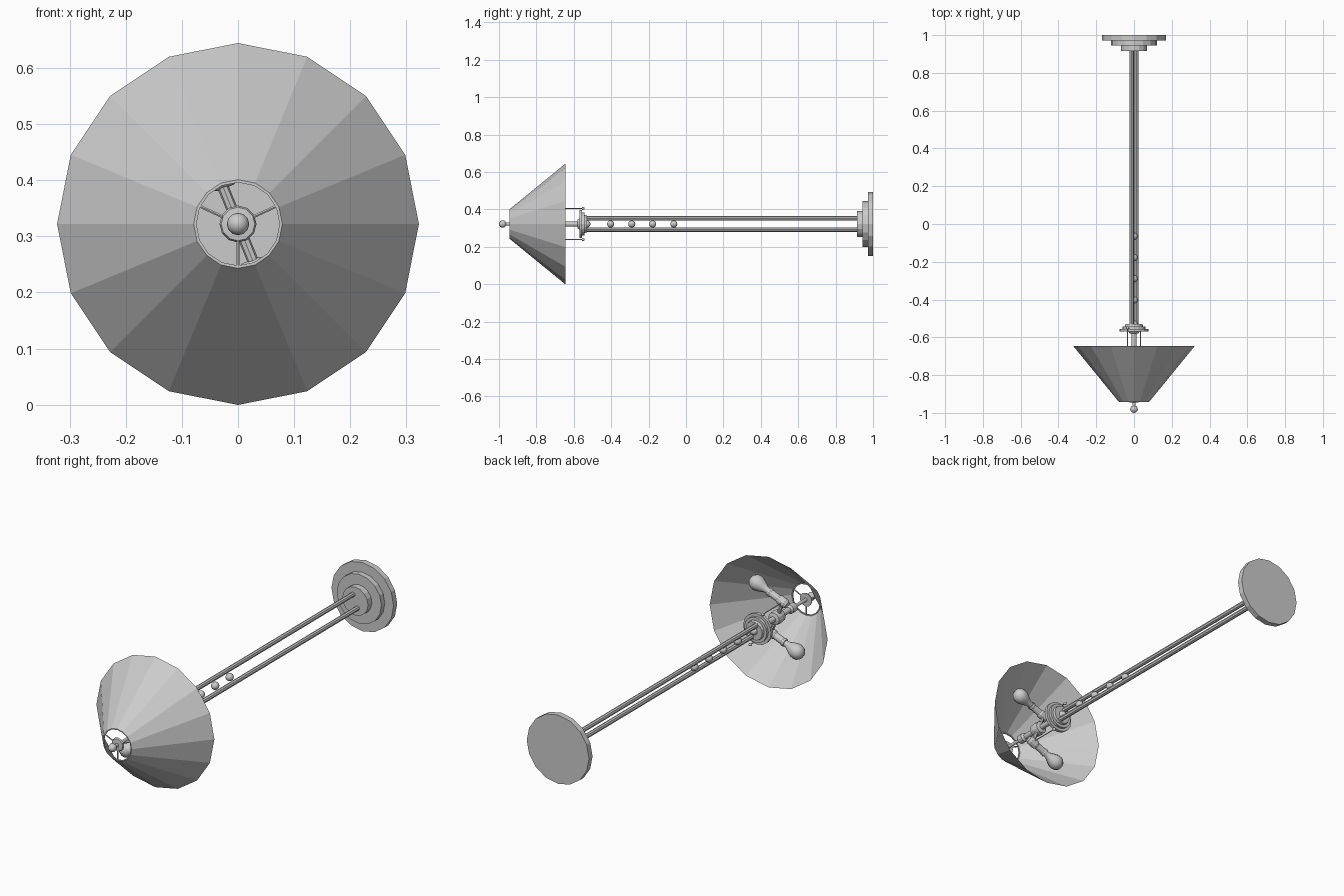
import bpy, bmesh, math
from mathutils import Vector

if "Cube" in bpy.data.objects:
    bpy.data.objects.remove(bpy.data.objects["Cube"])

ZC = 0.322                      # height of the lamp's axis (lamp lies along y)
TURN = math.radians(22)
V = Vector((math.cos(TURN), 0, math.sin(TURN)))     # bulb direction
U = Vector((-math.sin(TURN), 0, math.cos(TURN)))    # arm / pole direction
AXIS = Vector((0, 1, 0))


def at(y, offset=Vector((0, 0, 0))):
    return Vector((0, y, ZC)) + offset


def lathe(name, profile, origin=Vector((0, 0, ZC)), axis=AXIS, sides=16, smooth=False):
    """Revolve (radius, distance) points about an axis through origin."""
    side = Vector((0, 0, 1)) if abs(axis.z) < 0.3 else Vector((0, 1, 0))
    a = (side - axis * side.dot(axis)).normalized()
    b = axis.cross(a)
    bm = bmesh.new()
    rings = []
    for r, d in profile:
        c = origin + axis * d
        if r == 0:
            rings.append([bm.verts.new(c)] * sides)
        else:
            rings.append([bm.verts.new(c + r * (a * math.cos(t) + b * math.sin(t)))
                          for t in (2 * math.pi * i / sides for i in range(sides))])
    for p, q in zip(rings, rings[1:]):
        for i in range(sides):
            j = (i + 1) % sides
            bm.faces.new(list(dict.fromkeys((p[i], p[j], q[j], q[i]))))
    bmesh.ops.recalc_face_normals(bm, faces=bm.faces)
    me = bpy.data.meshes.new(name)
    bm.to_mesh(me)
    bm.free()
    ob = bpy.data.objects.new(name, me)
    bpy.context.collection.objects.link(ob)
    for f in me.polygons:
        f.use_smooth = smooth
    return ob


def rod(name, start, end, r, sides=8):
    d = end - start
    n = d.length
    return lathe(name, [(0, 0), (r, 0), (r, n), (0, n)], start, d.normalized(), sides)


def ball(name, centre, r, sides=12):
    pts = [(r * math.sin(math.pi * i / 8) if 0 < i < 8 else 0, -r * math.cos(math.pi * i / 8))
           for i in range(9)]
    return lathe(name, pts, centre, AXIS, sides, True)


# Stepped foot
lathe("base", [(0, 1), (.17, 1), (.17, .972), (.122, .972), (.122, .945),
               (.07, .945), (.07, .915), (0, .915)])

# Twin poles with decorative balls between them
for s, label in ((1, "upper"), (-1, "lower")):
    rod(label + "_pole", at(.93, U * .033 * s), at(-.54, U * .033 * s), .0115)
for i, y in enumerate((-.065, -.178, -.29, -.403, -.53)):
    ball(f"pole_ball_{i + 1}", at(y), .019)

# Stepped collar at the top of the poles
lathe("collar", [(0, -.53), (.045, -.53), (.048, -.542), (.062, -.542), (.062, -.555),
                 (.076, -.555), (.076, -.57), (.03, -.57), (.022, -.58), (0, -.58)])

# Stem, cluster body, and finial
lathe("stem", [(0, -.57), (.0135, -.57), (.0135, -.68), (.03, -.685), (.033, -.71),
               (.03, -.735), (.014, -.745), (.014, -.80), (.022, -.81), (.022, -.84),
               (.008, -.85), (.008, -.935), (.033, -.935), (.03, -.943), (.009, -.945), (.009, -.965),
               (0, -.965)], sides=12)
ball("finial", at(-.98), .02)

# Offset sockets with bulbs and pull chains
for s, label in ((1, "upper"), (-1, "lower")):
    root = at(-.71, U * .09 * s)
    rod(label + "_arm", at(-.71), root, .01)
    lathe(label + "_socket", [(0, -.025), (.016, -.025), (.022, -.012), (.022, .02),
                              (.017, .028), (.017, .07), (.02, .075), (.02, .085), (0, .085)],
          root, V * s, 12)
    lathe(label + "_bulb", [(.014, .08), (.016, .10), (.026, .12), (.035, .14), (.037, .155),
                            (.033, .172), (.02, .186), (0, .191)], root, V * s, 12, True)
    chain = root.copy()
    chain.y = -.55
    rod(label + "_pull_chain", root, chain, .0025, 6)
    ball(label + "_chain_knob", chain, .008, 8)

# Sixteen-sided open shade
lathe("shade", [(.3225, -.645), (.079, -.943)])

# Wire ring and spokes holding the shade
lathe("shade_ring", [(.074, -.938), (.079, -.938), (.079, -.943), (.074, -.943), (.074, -.938)])
for i, deg in enumerate((25, 155, 270)):
    t = math.radians(deg)
    out = Vector((math.cos(t), 0, math.sin(t)))
    rod(f"shade_spoke_{i + 1}", at(-.938, out * .01), at(-.939, out * .076), .003, 6)
